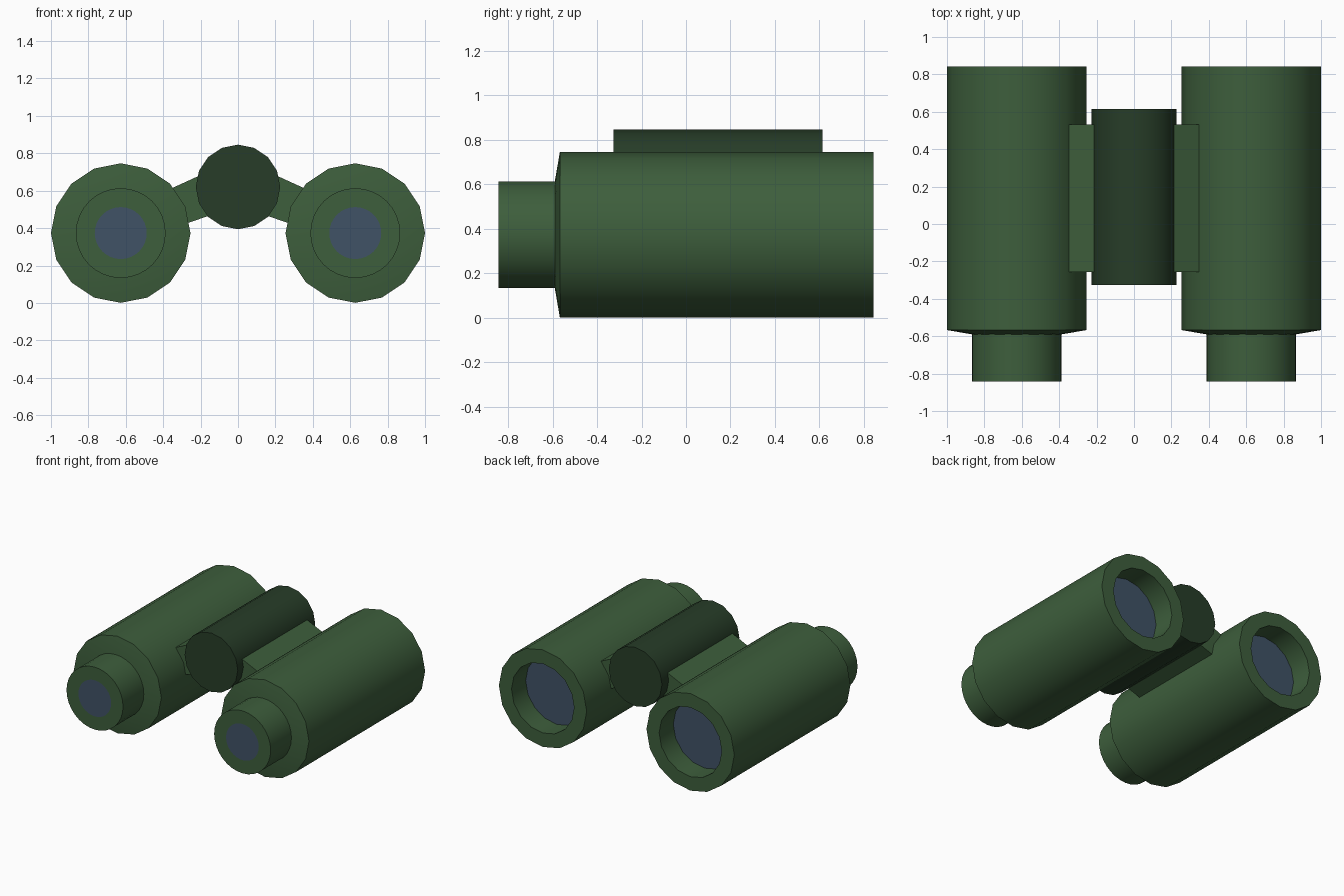
import bpy, bmesh, math

if "Cube" in bpy.data.objects:
    bpy.data.objects.remove(bpy.data.objects["Cube"])


def material(name, rgb):
    m = bpy.data.materials.new(name)
    m.diffuse_color = (*rgb, 1.0)
    m.use_nodes = True
    m.node_tree.nodes["Principled BSDF"].inputs["Base Color"].default_value = m.diffuse_color
    return m


GREEN = material("body green", (0.047, 0.112, 0.045))
DARK = material("dark green", (0.020, 0.046, 0.021))
GLASS = material("lens blue grey", (0.051, 0.085, 0.133))


def finish(bm, name, mats, smooth=True):
    bmesh.ops.recalc_face_normals(bm, faces=bm.faces)
    me = bpy.data.meshes.new(name)
    bm.to_mesh(me)
    bm.free()
    for m in mats:
        me.materials.append(m)
    ob = bpy.data.objects.new(name, me)
    bpy.context.collection.objects.link(ob)
    if smooth:
        bpy.ops.object.select_all(action='DESELECT')
        ob.select_set(True)
        bpy.context.view_layer.objects.active = ob
        bpy.ops.object.shade_smooth_by_angle(angle=math.radians(30))
    return ob


def lathe_y(name, cx, cz, profile, sides, mats, glass_end=None):
    """Revolve (radius, y) rings about a y axis; cap both ends, one as glass."""
    bm = bmesh.new()
    rings = []
    for r, y in profile:
        rings.append([bm.verts.new((cx + r * math.cos(2 * math.pi * i / sides), y,
                                    cz + r * math.sin(2 * math.pi * i / sides)))
                      for i in range(sides)])
    for a, b in zip(rings, rings[1:]):
        for i in range(sides):
            j = (i + 1) % sides
            bm.faces.new((a[i], a[j], b[j], b[i]))
    caps = [bm.faces.new(rings[0]), bm.faces.new(rings[-1])]
    if glass_end is not None:
        caps[glass_end].material_index = 1
    return finish(bm, name, mats)


CX, CZ = 0.627, 0.3735
for side, label in ((-1, "left"), (1, "right")):
    # main barrel with shallow front taper and recessed objective lens
    lathe_y(label + "_barrel", side * CX, CZ,
            [(0.24, -0.59), (0.373, -0.567), (0.373, 0.842), (0.266, 0.842), (0.266, 0.67)],
            16, [GREEN, GLASS], 1)
    # eyepiece with flush lens
    lathe_y(label + "_eyepiece", side * CX, CZ,
            [(0.139, -0.842), (0.24, -0.842), (0.24, -0.56)],
            32, [GREEN, GLASS], 0)
    # tapered arm joining barrel and hinge
    bm = bmesh.new()
    outline = [(0, 0.775), (0.35, 0.615), (0.5, 0.54), (0.5, 0.35), (0.26, 0.43), (0, 0.52)]
    front = bm.faces.new([bm.verts.new((side * x, -0.257, z)) for x, z in outline])
    ext = bmesh.ops.extrude_face_region(bm, geom=[front], use_keep_orig=True)
    for v in ext["geom"]:
        if isinstance(v, bmesh.types.BMVert):
            v.co.y = 0.532
    finish(bm, label + "_bridge_arm", [GREEN], smooth=False)

# central hinge cylinder
lathe_y("hinge", 0, 0.62, [(0.226, -0.325), (0.226, 0.614)], 16, [DARK])
